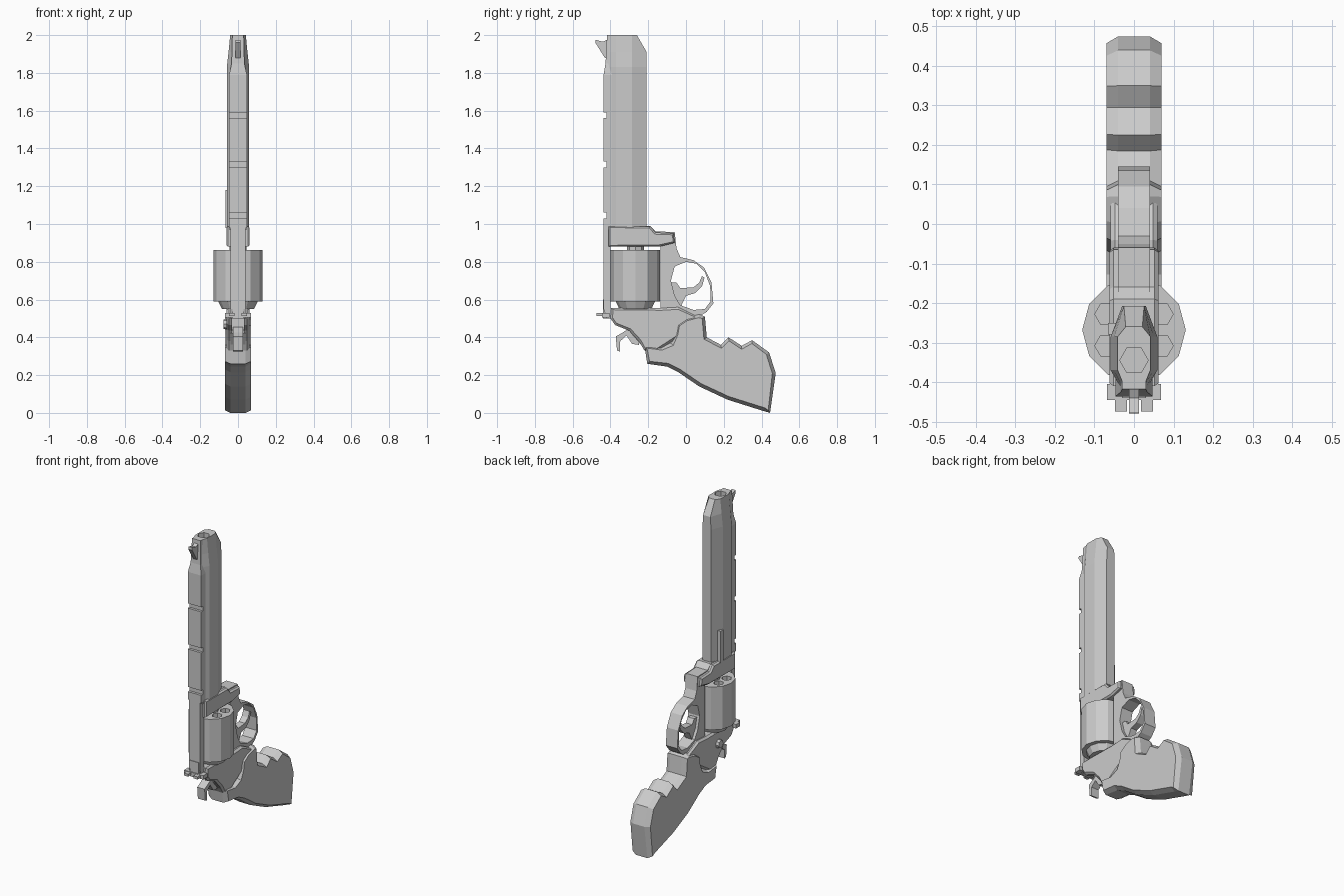
import bpy, bmesh, math
from mathutils import Matrix

if "Cube" in bpy.data.objects:
    bpy.data.objects.remove(bpy.data.objects["Cube"])

steel = bpy.data.materials.new("light_grey_metal")
steel.use_nodes = True
GREY = (0.6, 0.6, 0.6, 1)
steel.diffuse_color = GREY
steel.node_tree.nodes["Principled BSDF"].inputs["Base Color"].default_value = GREY


def finish(name, bm):
    bmesh.ops.recalc_face_normals(bm, faces=bm.faces)
    mesh = bpy.data.meshes.new(name)
    bm.to_mesh(mesh)
    bm.free()
    mesh.materials.append(steel)
    ob = bpy.data.objects.new(name, mesh)
    bpy.context.collection.objects.link(ob)
    return ob


def slab(name, profile, half, chamfer=0.0, rim=None, x=0.0):
    """Side profile (y, z) given thickness across x, with chamfered rims."""
    bm = bmesh.new()
    inner = half - chamfer
    face = bm.faces.new([bm.verts.new((-inner, y, z)) for y, z in profile])
    new = bmesh.ops.extrude_face_region(bm, geom=[face], use_keep_orig=True)["geom"]
    far = [g for g in new if isinstance(g, bmesh.types.BMFace)][0]
    for v in far.verts:
        v.co.x = inner
    bmesh.ops.recalc_face_normals(bm, faces=bm.faces)
    if chamfer:
        bmesh.ops.inset_region(bm, faces=[face, far], thickness=rim or chamfer)
        for cap, side in ((face, -half), (far, half)):
            for v in cap.verts:
                v.co.x = side
    bmesh.ops.translate(bm, verts=bm.verts, vec=(x, 0, 0))
    return finish(name, bm)


def box(name, x, y, z):
    return slab(name, [(y[0], z[0]), (y[1], z[0]), (y[1], z[1]), (y[0], z[1])],
                (x[1] - x[0]) / 2, x=(x[0] + x[1]) / 2)


def prism(name, sides, r_low, r_high, centre, z, turn=0.0):
    bm = bmesh.new()
    spot = Matrix.Translation((*centre, (z[0] + z[1]) / 2)) @ Matrix.Rotation(turn, 4, "Z")
    bmesh.ops.create_cone(bm, cap_ends=True, segments=sides, radius1=r_low,
                          radius2=r_high, depth=z[1] - z[0], matrix=spot)
    return finish(name, bm)


def loft(name, rings):
    bm = bmesh.new()
    loops = [[bm.verts.new(p) for p in ring] for ring in rings]
    n = len(loops[0])
    for a, b in zip(loops, loops[1:]):
        for i in range(n):
            j = (i + 1) % n
            bm.faces.new((a[i], a[j], b[j], b[i]))
    bm.faces.new(loops[0])
    bm.faces.new(loops[-1])
    return finish(name, bm)


def cut(target, cutter):
    mod = target.modifiers.new("cut", "BOOLEAN")
    mod.operation, mod.object, mod.solver = "DIFFERENCE", cutter, "EXACT"
    bpy.context.view_layer.objects.active = target
    bpy.ops.object.modifier_apply(modifier=mod.name)
    bpy.data.objects.remove(cutter)


# Barrel: eight-sided section, narrowed at the muzzle with a sloped back edge
def section(z, wide, back, back_z):
    half = [(0.03, back, back_z), (0.059, -0.285, z), (0.059, -0.37, z), (0.036, -0.41, z)]
    right = [(x * wide, y, h) for x, y, h in half]
    return right + [(-x, y, h) for x, y, h in reversed(right)]

barrel = loft("barrel", [section(0.97, 1, -0.208, 0.97), section(1.83, 1, -0.208, 1.83),
                         section(1.91, 0.85, -0.208, 1.91), section(2.0, 0.7, -0.26, 2.0)])
cut(barrel, prism("bore_cutter", 6, 0.036, 0.036, (0, -0.345), (1.6, 2.1), math.pi / 6))
box("ejector_rod", (-0.066, -0.04), (-0.28, -0.25), (0.98, 1.18))

# Barrel rib with raised segments and the tapered sight ramp
box("rib_base", (-0.047, 0.047), (-0.42, -0.385), (0.97, 1.79))
for low, high in ((0.98, 1.03), (1.06, 1.3), (1.33, 1.56), (1.59, 1.79)):
    box("rib_segment", (-0.047, 0.047), (-0.436, -0.418), (low, high))
loft("sight_ramp", [[(-w, -0.38, z), (w, -0.38, z), (w, y, z), (-w, y, z)]
                    for w, y, z in ((0.047, -0.436, 1.79), (0.034, -0.426, 1.85),
                                    (0.03, -0.418, 2.0))])
slab("front_sight", [(-0.4, 1.87), (-0.43, 1.88), (-0.455, 1.92), (-0.48, 1.96),
                     (-0.478, 1.975), (-0.44, 1.965), (-0.4, 1.985)], 0.013)

# Frame with cylinder window and trigger guard
frame = slab("frame", [
    (-0.436, 0.99), (-0.19, 0.99), (-0.16, 0.96), (-0.06, 0.958), (-0.05, 0.87),
    (-0.03, 0.825), (0.04, 0.808), (0.095, 0.77), (0.135, 0.69), (0.145, 0.58),
    (0.11, 0.535), (0.07, 0.51), (0.06, 0.4), (-0.15, 0.3), (-0.22, 0.34),
    (-0.29, 0.42), (-0.29, 0.5), (-0.42, 0.5), (-0.436, 0.55)], 0.04)
cut(frame, box("window_cutter", (-1, 1), (-0.4, -0.135), (0.555, 0.88)))
cut(frame, slab("guard_cutter", [
    (-0.06, 0.775), (0.0, 0.8), (0.055, 0.79), (0.1, 0.745), (0.128, 0.67), (0.13, 0.59),
    (0.1, 0.55), (0.04, 0.545), (-0.03, 0.57), (-0.06, 0.62), (-0.08, 0.7)], 1))
slab("trigger", [(-0.09, 0.69), (-0.05, 0.69), (-0.03, 0.66), (0.04, 0.665), (0.07, 0.69),
                 (0.085, 0.725), (0.098, 0.715), (0.085, 0.67), (0.05, 0.635), (0.0, 0.62),
                 (-0.03, 0.56), (-0.09, 0.56)], 0.022)
slab("frame_front", [(-0.41, 0.88), (-0.14, 0.88), (-0.06, 0.9), (-0.065, 0.95),
                     (-0.16, 0.955), (-0.19, 0.988), (-0.41, 0.988)], 0.062, 0.01)

# Rear body, slotted for the hammer
receiver = slab("receiver", [
    (-0.4, 0.5), (-0.395, 0.555), (-0.13, 0.555), (-0.04, 0.56), (0.06, 0.51),
    (-0.04, 0.4), (-0.15, 0.33), (-0.22, 0.33), (-0.25, 0.38), (-0.3, 0.435),
    (-0.375, 0.465)], 0.06, 0.012)
cut(receiver, box("hammer_slot_cutter", (-0.032, 0.032), (-0.5, -0.285), (0.3, 0.52)))
prism("thumb_latch", 8, 0.03, 0.024, (0, 0), (0.055, 0.078)).matrix_world = \
    Matrix.Translation((0, -0.24, 0.47)) @ Matrix.Rotation(-math.pi / 2, 4, "Y")

# Cylinder with six chambers, crane and rear cone
AXIS = (0, -0.268)
cylinder = prism("cylinder", 12, 0.131, 0.131, AXIS, (0.59, 0.862))
for i in range(6):
    a = math.radians(60 * i + 30)
    spot = (AXIS[0] + 0.08 * math.cos(a), AXIS[1] + 0.08 * math.sin(a))
    cut(cylinder, prism("chamber_cutter", 6, 0.03, 0.03, spot, (0.74, 0.9), a))
prism("cylinder_rear", 12, 0.085, 0.105, AXIS, (0.55, 0.592))
prism("crane", 8, 0.045, 0.045, AXIS, (0.85, 0.9))

# Hammer
slab("hammer", [(-0.25, 0.47), (-0.3, 0.45), (-0.335, 0.425), (-0.372, 0.405),
                (-0.365, 0.33), (-0.35, 0.325), (-0.348, 0.38), (-0.315, 0.41),
                (-0.285, 0.365), (-0.25, 0.36)], 0.026)

# Rear sight
box("rear_sight_base", (-0.068, 0.068), (-0.445, -0.405), (0.505, 0.53))
box("rear_sight_mount", (-0.03, 0.03), (-0.44, -0.4), (0.5, 0.6))
for side in (-1, 1):
    box("rear_sight_blade", sorted((side * 0.018, side * 0.048)), (-0.474, -0.44), (0.512, 0.528))

# Grip with finger grooves and chamfered rims
slab("grip", [
    (-0.205, 0.26), (-0.22, 0.355), (-0.13, 0.35), (-0.08, 0.37), (-0.06, 0.42),
    (-0.05, 0.47), (0.0, 0.505), (0.07, 0.522), (0.1, 0.51), (0.11, 0.4), (0.185, 0.36),
    (0.225, 0.4), (0.295, 0.355), (0.35, 0.385), (0.44, 0.32), (0.475, 0.21),
    (0.445, 0.0), (0.41, 0.01), (0.22, 0.07), (0.07, 0.14), (-0.04, 0.215),
    (-0.1, 0.245)], 0.07, 0.03, 0.018)
